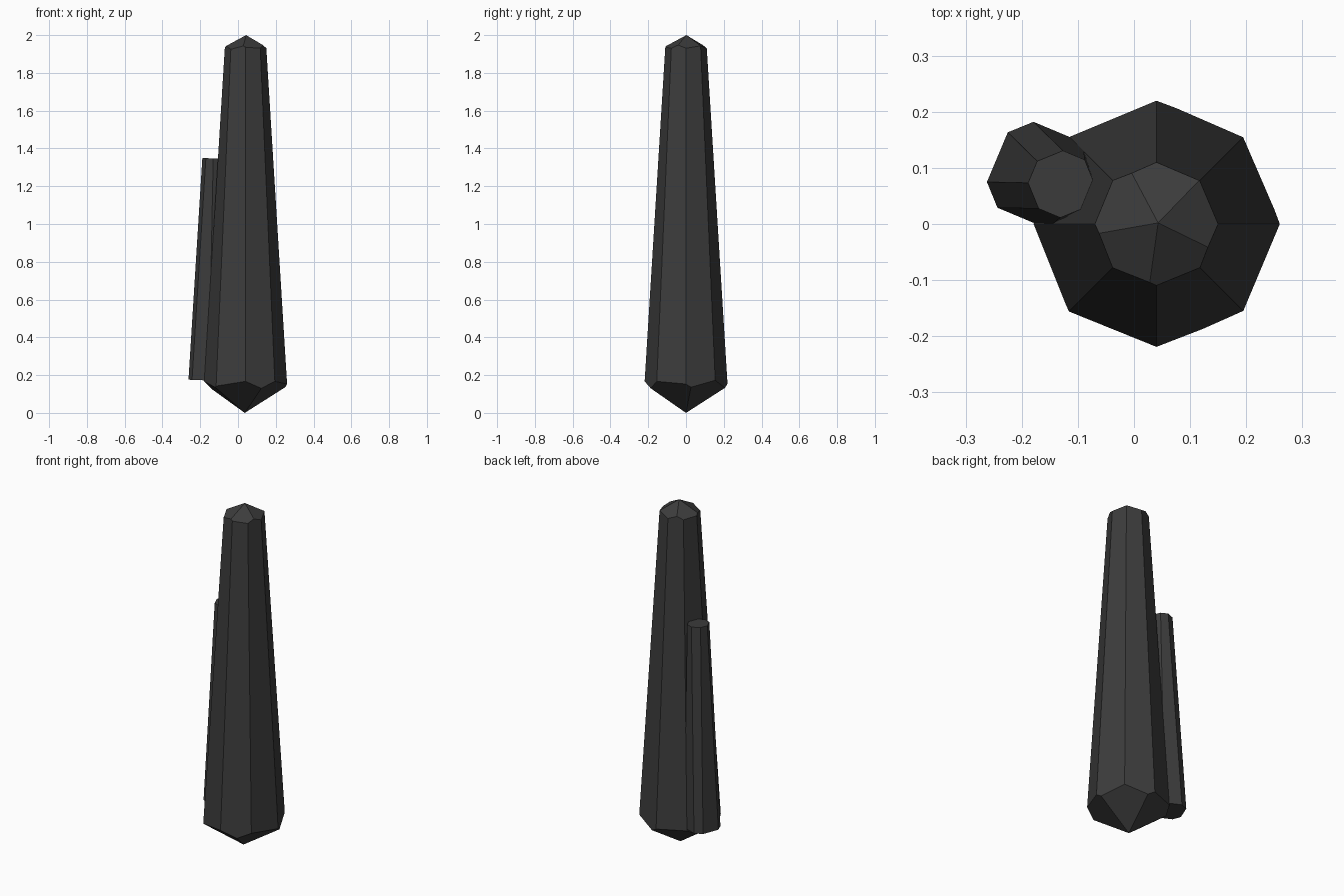
import bpy, bmesh
from math import cos, sin, radians
from mathutils import Vector

if "Cube" in bpy.data.objects:
    bpy.data.objects.remove(bpy.data.objects["Cube"])

stone = bpy.data.materials.new("dark_stone")
stone.diffuse_color = (0.045, 0.045, 0.045, 1)
stone.use_nodes = True
stone.node_tree.nodes["Principled BSDF"].inputs["Base Color"].default_value = stone.diffuse_color


def finish(bm, name):
    bmesh.ops.recalc_face_normals(bm, faces=bm.faces[:])
    me = bpy.data.meshes.new(name)
    bm.to_mesh(me)
    bm.free()
    me.materials.append(stone)
    ob = bpy.data.objects.new(name, me)
    bpy.context.collection.objects.link(ob)


def loft(low, high):
    """Closed prism between two rings of equal length."""
    bm = bmesh.new()
    a = [bm.verts.new(p) for p in low]
    b = [bm.verts.new(p) for p in high]
    n = len(a)
    bm.faces.new(a[::-1])
    bm.faces.new(b)
    for i in range(n):
        j = (i + 1) % n
        bm.faces.new((a[i], a[j], b[j], b[i]))
    return bm


def facet(bm, apex, ridge, slope, up):
    """Cut a five-sided point; ridge is the angle of one pyramid ridge."""
    for k in range(5):
        t = radians(ridge + 36 + 72 * k)
        no = Vector((slope * cos(t), slope * sin(t), up)).normalized()
        bmesh.ops.bisect_plane(bm, geom=bm.verts[:] + bm.edges[:] + bm.faces[:],
                               dist=1e-6, plane_co=apex, plane_no=no, clear_outer=True)
        bmesh.ops.holes_fill(bm, edges=[e for e in bm.edges if e.is_boundary], sides=0)


# Large eight-sided crystal with pointed ends
def main_ring(z):
    r = 0.22 - 0.0618 * (z - 0.15)
    return [(0.04 + r * cos(radians(45 * i)), r * sin(radians(45 * i)), z) for i in range(8)]


bm = loft(main_ring(-0.1), main_ring(2.1))
facet(bm, (0.043, 0.002, 2.0), 46, 0.66, 1)
facet(bm, (0.036, 0, 0.0), 7, 0.78, -1)
finish(bm, "main_crystal")


# Small side crystal: tapered square column with chamfered corners
def side_ring(cx, cy, z, h, e):
    u, v = Vector((-0.922, 0.387)), Vector((0.387, 0.922))
    pts = [(h, -e), (h, e), (e, h), (-e, h), (-h, e), (-h, -e), (-e, -h), (e, -h)]
    out = []
    for a, b in pts:
        p = Vector((cx, cy)) + u * a + v * b
        out.append((p.x, p.y, z - 0.04 * (p.x - cx)))
    return out


finish(loft(side_ring(-0.167, 0.087, 0.172, 0.083, 0.048),
            side_ring(-0.129, 0.071, 1.347, 0.056, 0.021)), "side_crystal")
